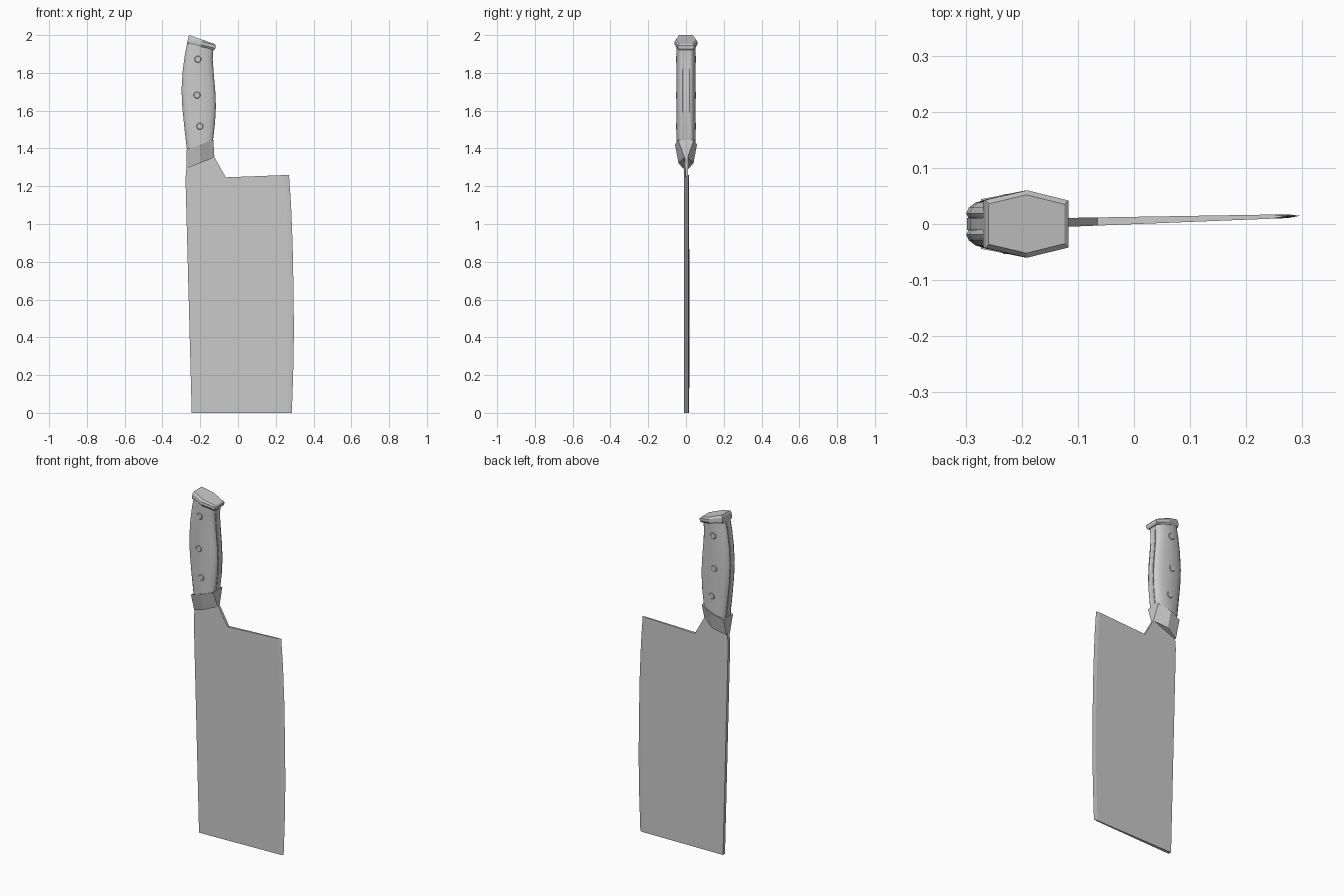
import bpy, bmesh, math
from mathutils import Matrix

if "Cube" in bpy.data.objects:
    bpy.data.objects.remove(bpy.data.objects["Cube"])


def finish(bm, name, smooth=None):
    bmesh.ops.recalc_face_normals(bm, faces=bm.faces)
    me = bpy.data.meshes.new(name)
    bm.to_mesh(me)
    bm.free()
    ob = bpy.data.objects.new(name, me)
    bpy.context.collection.objects.link(ob)
    if smooth:
        bpy.ops.object.select_all(action='DESELECT')
        ob.select_set(True)
        bpy.context.view_layer.objects.active = ob
        bpy.ops.object.shade_smooth_by_angle(angle=math.radians(smooth))
    return ob


def section(row, profile):
    """Slanted ring: row = left x,z and right x,z; profile = (0..1 across, y)."""
    xl, zl, xr, zr = row
    return [(xl + (xr - xl) * t, y, zl + (zr - zl) * t) for t, y in profile]


def loft(name, rings, smooth=None):
    bm = bmesh.new()
    rv = [[bm.verts.new(p) for p in r] for r in rings]
    n = len(rv[0])
    for a, b in zip(rv, rv[1:]):
        for i in range(n):
            bm.faces.new((a[i], a[(i + 1) % n], b[(i + 1) % n], b[i]))
    bm.faces.new(rv[0])
    bm.faces.new(rv[-1])
    return finish(bm, name, smooth)


def hexagon(left, mid, right):
    return [(0, left), (.5, mid), (1, right), (1, -right), (.5, -mid), (0, -left)]


# Blade: two flat tapering cheeks plus a ground cutting edge
def centre(x):
    return -0.001 + 0.028 * (x + 0.26)


def half(x):
    return 0.0095 - 0.0115 * (x + 0.26)


edge = [(.285, 0), (.292, .2), (.296, .42), (.294, .65), (.289, .9), (.281, 1.1), (.27, 1.26)]
neck = [(-.065, 1.247), (-.128, 1.36), (-.2, 1.37), (-.27, 1.33), (-.278, 1.24), (-.245, 0)]
grind = [(x - .022, z - (.001 if z > 1.2 else 0)) for x, z in edge]
bm = bmesh.new()
tip = [bm.verts.new((x, centre(x), z)) for x, z in edge]
sides = []
for s in (1, -1):
    vs = [bm.verts.new((x, centre(x) + s * half(x), z)) for x, z in grind + neck]
    bm.faces.new(vs)
    for i in range(len(edge) - 1):
        bm.faces.new((vs[i], vs[i + 1], tip[i + 1], tip[i]))
    sides.append(vs)
a, b = sides
k, n = len(edge), len(a)
for i in range(k - 1, n):
    j = (i + 1) % n
    bm.faces.new((a[i], a[j], b[j], b[i]))
for i in (0, k - 1):
    bm.faces.new((a[i], tip[i], b[i]))
finish(bm, "blade")

# Faceted bolster, narrowing down onto the blade
loft("bolster", [
    section((-.272, 1.295, -.125, 1.352), hexagon(.016, .04, .008)),
    section((-.273, 1.395, -.131, 1.445), hexagon(.044, .058, .042)),
])

# Handle outline shared by tang and scales
rows = [(-.270, 1.39, -.133, 1.44), (-.283, 1.50, -.122, 1.53),
        (-.295, 1.62, -.117, 1.62), (-.299, 1.71, -.120, 1.70),
        (-.293, 1.81, -.128, 1.79), (-.281, 1.90, -.134, 1.87),
        (-.269, 1.96, -.130, 1.932)]

# Full tang between the scales
loft("tang", [section(r, [(.01, .011), (.99, .011), (.99, -.011), (.01, -.011)])
              for r in rows], 30)

# Rounded grip scales, mirrored
half_profile = [(.04, .008), (.02, .012), (0, .019), (.025, .029), (.09, .038), (.2, .044),
                (.35, .049), (.5, .0505), (.65, .049), (.8, .045), (.92, .038),
                (.98, .029), (1, .019), (.98, .012), (.96, .008)]
for s, side in ((1, "back"), (-1, "front")):
    loft(side + "_scale", [section(r, [(t, s * y) for t, y in half_profile]) for r in rows], 40)

# Rivets through the handle
for i, (x, z) in enumerate(((-.202, 1.517), (-.217, 1.682), (-.212, 1.872))):
    bm = bmesh.new()
    m = Matrix.Translation((x, 0, z)) @ Matrix.Rotation(math.pi / 2, 4, 'X')
    bmesh.ops.create_cone(bm, cap_ends=True, segments=20, radius1=.018, radius2=.018,
                          depth=.107, matrix=m)
    rims = [e for e in bm.edges if abs(e.verts[0].co.y - e.verts[1].co.y) < .001]
    bmesh.ops.bevel(bm, geom=rims, offset=.003, segments=1, affect='EDGES')
    finish(bm, f"rivet_{i + 1}", 30)

# Hexagonal butt cap with chamfered top
loft("butt_cap", [
    section((-.269, 1.955, -.126, 1.922), hexagon(.038, .053, .037)),
    section((-.267, 1.966, -.119, 1.930), hexagon(.043, .060, .042)),
    section((-.264, 1.988, -.117, 1.945), hexagon(.043, .060, .042)),
    section((-.259, 2.000, -.124, 1.953), hexagon(.036, .052, .035)),
])
